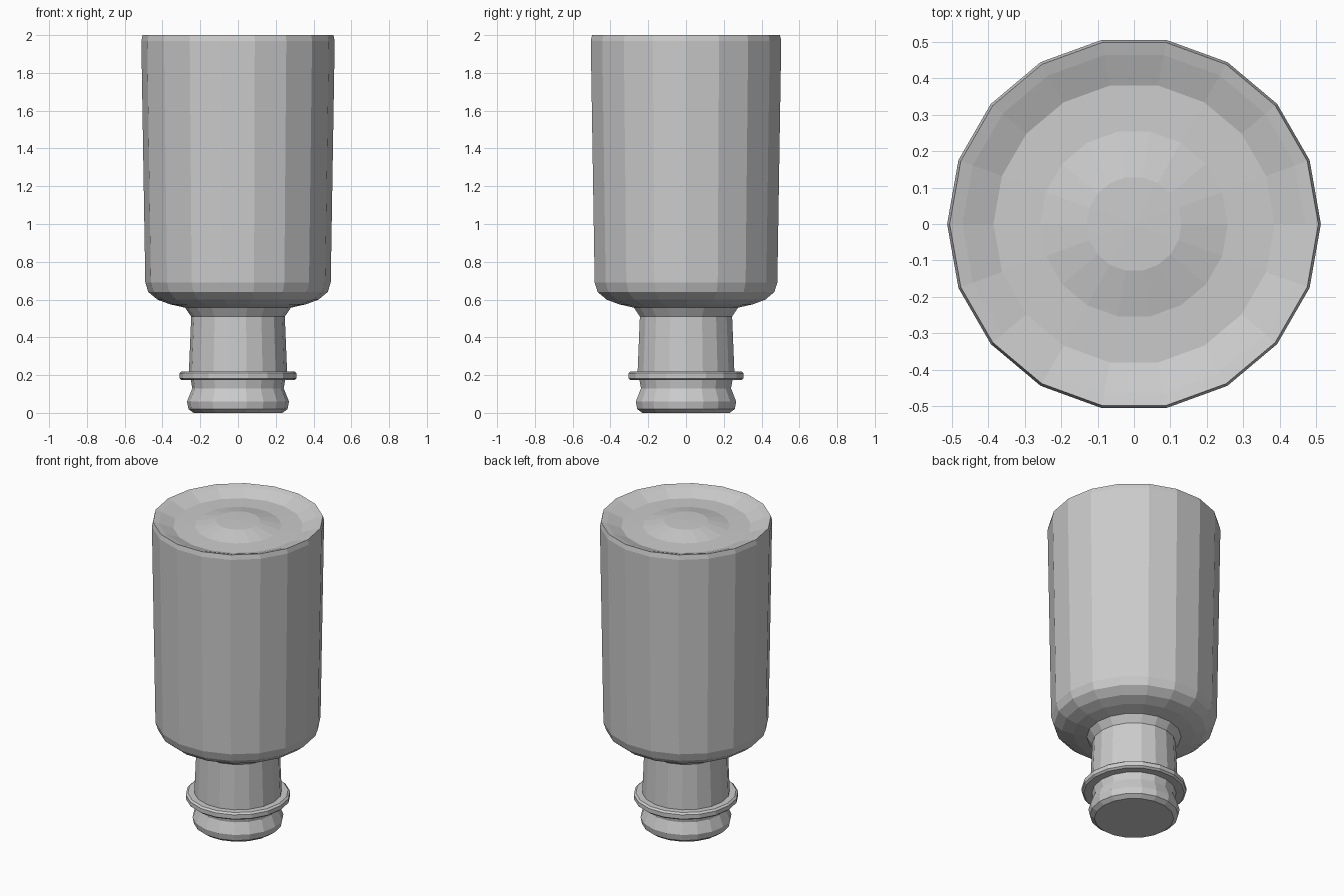
import bpy, bmesh
from math import cos, sin, tau

if "Cube" in bpy.data.objects:
    bpy.data.objects.remove(bpy.data.objects["Cube"])

SIDES = 18


def lathe(name, profile):
    """Revolve (radius, z) points around z; radius 0 makes a pole."""
    bm = bmesh.new()
    rings = []
    for r, z in profile:
        if r == 0:
            rings.append([bm.verts.new((0, 0, z))])
        else:
            rings.append([bm.verts.new((r * cos(tau * i / SIDES), r * sin(tau * i / SIDES), z))
                          for i in range(SIDES)])
    for a, b in zip(rings, rings[1:]):
        for i in range(SIDES):
            j = (i + 1) % SIDES
            if len(a) == 1:
                bm.faces.new((a[0], b[j], b[i]))
            elif len(b) == 1:
                bm.faces.new((a[i], a[j], b[0]))
            else:
                bm.faces.new((a[i], a[j], b[j], b[i]))
    bmesh.ops.recalc_face_normals(bm, faces=bm.faces)
    mesh = bpy.data.meshes.new(name)
    bm.to_mesh(mesh)
    bm.free()
    obj = bpy.data.objects.new(name, mesh)
    bpy.context.collection.objects.link(obj)
    return obj


# Upside-down bottle: lip, collar, neck, shoulder, body, dished base
lathe("bottle", [
    (0, 0), (0.235, 0), (0.262, 0.02), (0.27, 0.06), (0.242, 0.13), (0.25, 0.173),
    (0.298, 0.173), (0.31, 0.183), (0.31, 0.21), (0.298, 0.22), (0.26, 0.22),
    (0.248, 0.51), (0.28, 0.557), (0.36, 0.575), (0.427, 0.6), (0.475, 0.64), (0.491, 0.69),
    (0.512, 1.97), (0.505, 2.0), (0.47, 1.99), (0.385, 1.957), (0.257, 1.96),
    (0.13, 1.99), (0, 1.993),
])
